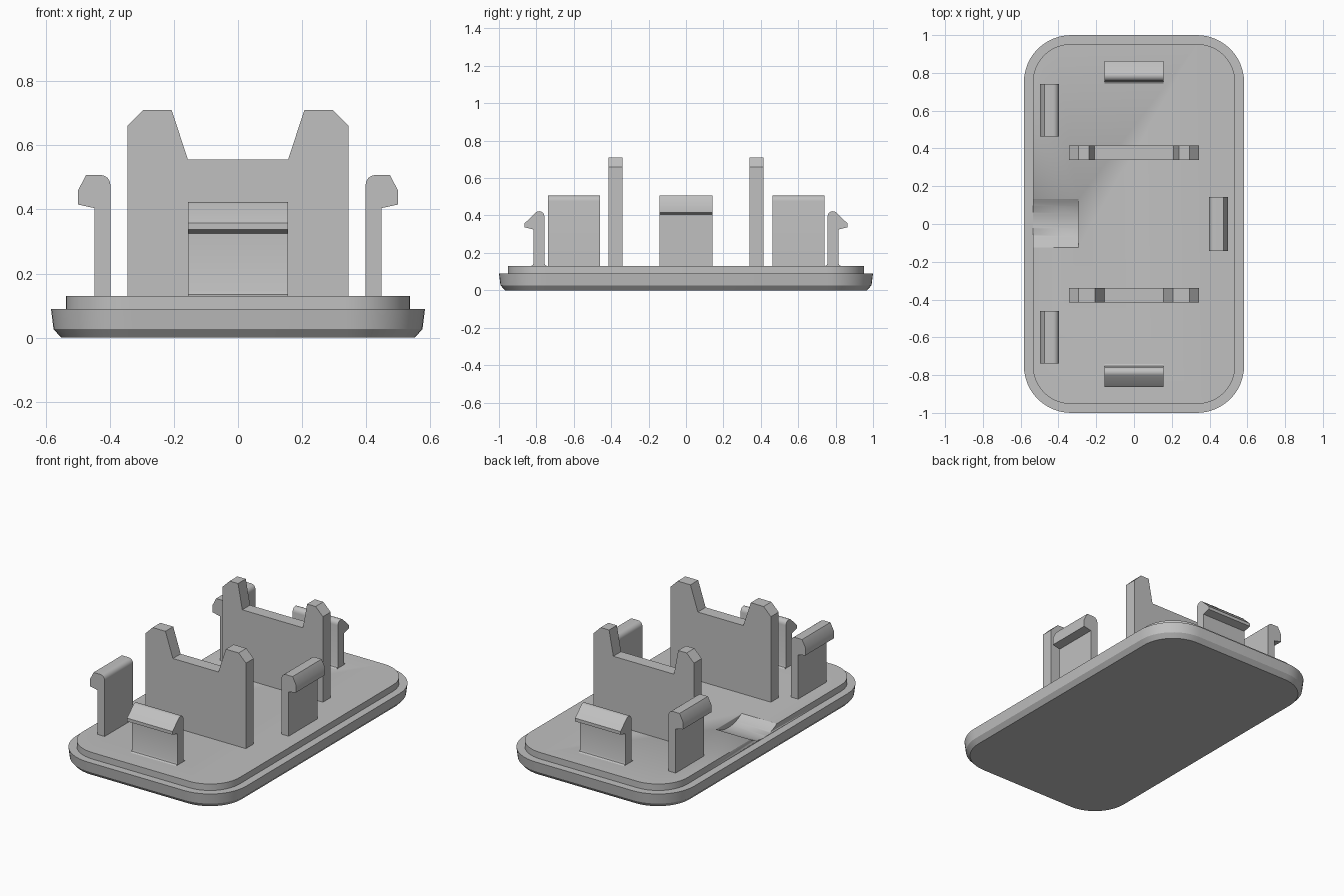
import bpy, bmesh, math

if "Cube" in bpy.data.objects:
    bpy.data.objects.remove(bpy.data.objects["Cube"])

grey = bpy.data.materials.new("light_grey")
grey.diffuse_color = (0.53, 0.53, 0.53, 1)
grey.use_nodes = True
grey.node_tree.nodes["Principled BSDF"].inputs["Base Color"].default_value = grey.diffuse_color


def finish(name, bm):
    bmesh.ops.recalc_face_normals(bm, faces=bm.faces)
    mesh = bpy.data.meshes.new(name)
    bm.to_mesh(mesh)
    bm.free()
    mesh.materials.append(grey)
    ob = bpy.data.objects.new(name, mesh)
    bpy.context.collection.objects.link(ob)
    bpy.ops.object.select_all(action='DESELECT')
    ob.select_set(True)
    bpy.context.view_layer.objects.active = ob
    bpy.ops.object.shade_smooth_by_angle(angle=math.radians(28))
    return ob


def rounded_rect(inset, z, steps=12):
    hx, hy, r = 0.583 - inset, 1.0 - inset, 0.25 - inset
    pts = []
    for sx, sy, start in ((1, 1, 0), (-1, 1, 90), (-1, -1, 180), (1, -1, 270)):
        for i in range(steps + 1):
            a = math.radians(start + 90 * i / steps)
            pts.append((sx * (hx - r) + r * math.cos(a),
                        sy * (hy - r) + r * math.sin(a), z))
    return pts


def extrude(name, profile, lo, hi, place):
    """Sweep a (distance, z) profile from lo to hi; place maps to x, y, z."""
    bm = bmesh.new()
    a = [bm.verts.new(place(d, lo, z)) for d, z in profile]
    b = [bm.verts.new(place(d, hi, z)) for d, z in profile]
    n = len(a)
    bm.faces.new(a)
    bm.faces.new(b[::-1])
    for i in range(n):
        bm.faces.new((a[i], a[(i + 1) % n], b[(i + 1) % n], b[i]))
    return finish(name, bm)


def arc(cx, cz, r, a0, a1, steps=6):
    return [(cx + r * math.cos(math.radians(a0 + (a1 - a0) * i / steps)),
             cz + r * math.sin(math.radians(a0 + (a1 - a0) * i / steps)))
            for i in range(steps + 1)]


# Base plate: bevelled underside, outer rim and raised step
bm = bmesh.new()
rings = [[bm.verts.new(p) for p in rounded_rect(i, z)]
         for i, z in ((0.032, 0.0), (0.008, 0.027), (0.0, 0.09),
                      (0.047, 0.09), (0.047, 0.13))]
bm.faces.new(rings[0][::-1])
bm.faces.new(rings[-1])
for low, high in zip(rings, rings[1:]):
    for i in range(len(low)):
        j = (i + 1) % len(low)
        bm.faces.new((low[i], low[j], high[j], high[i]))
plate = finish("base_plate", bm)

# Finger scoop cut into the left edge of the step
scoop = extrude("scoop_cutter", arc(0.005, 0.322, 0.231, 0, 360, 96)[:-1],
                -0.70, -0.295, lambda d, t, z: (t, d, z))
scoop.hide_render = True
scoop.hide_viewport = True
cut = plate.modifiers.new("scoop", 'BOOLEAN')
cut.operation = 'DIFFERENCE'
cut.solver = 'EXACT'
cut.object = scoop

# Two notched upright walls, the rear one with a wider notch
for name, y, top, low in (("front_wall", -0.377, 0.207, 0.156),
                          ("rear_wall", 0.377, 0.237, 0.208)):
    half = [(0.345, 0.12), (0.345, 0.66), (0.295, 0.71), (top, 0.71), (low, 0.555)]
    outline = half + [(-x, z) for x, z in reversed(half)]
    extrude(name, outline, y - 0.038, y + 0.038, lambda d, t, z: (d, t, z))

# Tall snap clips along the long sides
tall = ([(0.398, 0.12), (0.447, 0.12), (0.447, 0.404), (0.498, 0.415),
         (0.498, 0.46), (0.474, 0.507)]
        + arc(0.428, 0.477, 0.03, 90, 180))
for name, side, lo, hi in (("right_clip", 1, -0.142, 0.142),
                           ("left_rear_clip", -1, 0.462, 0.74),
                           ("left_front_clip", -1, -0.738, -0.46)):
    extrude(name, tall, lo, hi, lambda d, t, z: (side * d, t, z))

# Short snap clips at both ends, with small fillets at the root
short = ([(0.742, 0.12), (0.83, 0.12), (0.83, 0.13), (0.819, 0.135),
          (0.815, 0.146), (0.815, 0.325), (0.864, 0.337), (0.864, 0.357)]
         + arc(0.785, 0.395, 0.028, 55, 180)
         + [(0.757, 0.146), (0.753, 0.135), (0.742, 0.13)])
for name, side in (("rear_clip", 1), ("front_clip", -1)):
    extrude(name, short, -0.156, 0.156, lambda d, t, z: (t, side * d, z))
